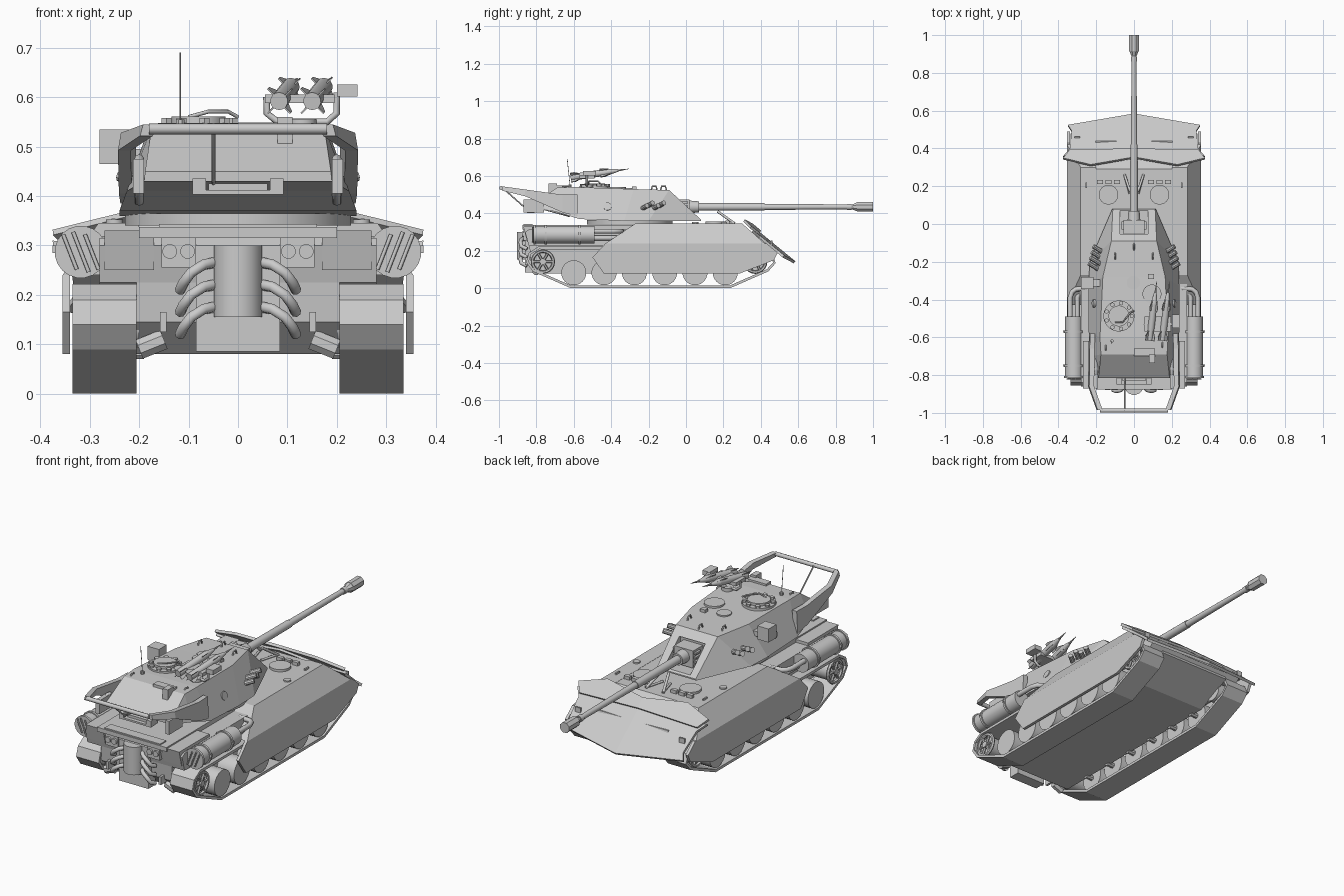
import bpy, bmesh, math
from mathutils import Vector

if "Cube" in bpy.data.objects:
    bpy.data.objects.remove(bpy.data.objects["Cube"])

SIDES = ((-1, "left"), (1, "right"))

def mesh(name, verts, faces, thick=0):
    bm = bmesh.new()
    vs = [bm.verts.new(v) for v in verts]
    for f in faces:
        bm.faces.new([vs[i] for i in f])
    bmesh.ops.recalc_face_normals(bm, faces=bm.faces)
    me = bpy.data.meshes.new(name)
    bm.to_mesh(me)
    bm.free()
    ob = bpy.data.objects.new(name, me)
    bpy.context.collection.objects.link(ob)
    if thick:
        m = ob.modifiers.new("thickness", 'SOLIDIFY')
        m.thickness, m.offset = thick, -1
    return ob

def loft(name, rings):
    n = len(rings[0])
    f = [(k*n+i, k*n+(i+1) % n, (k+1)*n+(i+1) % n, (k+1)*n+i)
         for k in range(len(rings)-1) for i in range(n)]
    f += [tuple(range(n)), tuple(range((len(rings)-1)*n, len(rings)*n))]
    return mesh(name, [p for r in rings for p in r], f)

def prism(name, prof, x0, x1):
    return loft(name, [[(x, y, z) for y, z in prof] for x in (x0, x1)])

def box(name, x, y, z):
    return prism(name, [(y[0], z[0]), (y[1], z[0]), (y[1], z[1]), (y[0], z[1])], *x)

def rod(name, p0, p1, r0, r1=None, n=16):
    r1 = r0 if r1 is None else r1
    p0, p1 = Vector(p0), Vector(p1)
    q = (p1-p0).to_track_quat('Z', 'Y')
    ring = [Vector((math.cos(a), math.sin(a), 0)) for a in ((i+.5)*2*math.pi/n for i in range(n))]
    ob = loft(name, [[p + q @ (v*r) for v in ring] for p, r in ((p0, r0), (p1, r1))])
    if n > 8:
        for p in ob.data.polygons:
            p.use_smooth = len(p.vertices) == 4
        bpy.context.view_layer.objects.active = ob
        ob.select_set(True)
        bpy.ops.object.shade_smooth_by_angle(angle=math.radians(35))
        ob.select_set(False)
    return ob

def disc(name, x, y, z, r, h, n=16):
    return rod(name, (x, y, z), (x, y, z+h), r, None, n)

def tube(name, pts, r):
    cu = bpy.data.curves.new(name, 'CURVE')
    cu.dimensions, cu.bevel_depth, cu.bevel_resolution, cu.use_fill_caps = '3D', r, 2, True
    sp = cu.splines.new('POLY')
    sp.points.add(len(pts)-1)
    for p, c in zip(sp.points, pts):
        p.co = (*c, 1)
    ob = bpy.data.objects.new(name, cu)
    bpy.context.collection.objects.link(ob)
    return ob

# Hull
prism("lower_hull", [(-.83, .145), (-.76, .08), (.28, .08), (.47, .17), (.44, .26), (-.84, .26)], -.205, .205)
prism("upper_hull", [(-.84, .225), (-.86, .3), (-.84, .315), (-.27, .315), (-.25, .345), (.29, .345), (.48, .2), (.45, .17), (.38, .225)], -.28, .28)
box("rear_deck_plate", (-.2, .2), (-.875, -.25), (.315, .337))
box("deck_rear_panel", (-.16, .16), (-.87, -.82), (.337, .343))
box("engine_block", (-.085, .085), (-.86, -.8), (.085, .3))
rod("exhaust_drum", (0, -.855, .155), (0, -.855, .3), .05)

# Front shield: two overlapping bent plates
def shield(name, half, drop):
    pts = half + [(-x, y) for x, y in reversed(half) if x > 0]
    n = len(half)
    v = [(x, y, .345-.82*(y-.34)-drop-.05*abs(x)) for x, y in pts]
    mid = [i for i in range(n)]
    left = [n-1] + list(range(n, len(pts))) + [0]
    mesh(name, v, [mid, left], .014)
shield("shield_lower_plate", [(0, .585), (.35, .525), (.33, .495), (.34, .40), (.375, .36), (.23, .385), (0, .355)], 0)
shield("shield_upper_plate", [(0, .40), (.34, .395), (.375, .35), (.23, .315), (0, .355)], -.014)

track = [(-.615, 0), (.235, 0), (.44, .09), (.48, .135), (.46, .18), (.4, .215), (.3, .222), (-.72, .222),
         (-.79, .222), (-.84, .19), (-.855, .14), (-.82, .09)]
for s, side in SIDES:
    # Running gear
    n = len(track)
    mesh(side + "_track", [(s*x, y, z) for x in (.205, .335) for y, z in track],
         [(i, (i+1) % n, n+(i+1) % n, n+i) for i in range(n)], .014)
    for i in range(6):
        y = -.6 + .162*i
        rod(f"{side}_road_wheel_{i}", (s*.23, y, .083), (s*.33, y, .083), .067, n=20)
        rod(f"{side}_axle_{i}", (s*.19, y, .083), (s*.24, y, .083), .014, n=8)
    for lab, y in (("rear", -.765), ("front", .37)):
        c = Vector((s*.31, y, .142))
        rod(f"{side}_{lab}_sprocket", (s*.2, y, .142), c, .05)
        bpy.ops.mesh.primitive_torus_add(location=(s*.322, y, .142), rotation=(0, math.pi/2, 0), major_radius=.056,
                                         minor_radius=.009, major_segments=20, minor_segments=6)
        bpy.context.object.name = f"{side}_{lab}_sprocket_rim"
        bpy.context.object.select_set(False)
        rod(f"{side}_{lab}_hub", c, (s*.333, y, .142), .017, n=10)
        for k in range(6):
            a = k*math.pi/3
            rod(f"{side}_{lab}_spoke_{k}", (s*.322, y, .142), (s*.322, y+.055*math.cos(a), .142+.055*math.sin(a)), .007, n=6)
    # Side skirt: flat panel and sloping shoulder
    prism(side + "_skirt", [(-.5, .165), (-.44, .08), (.29, .08), (.47, .15), (.49, .19), (.43, .24), (-.43, .24)], s*.34, s*.355)
    loft(side + "_skirt_shoulder", [[(s*.2, y0, .24), (s*.355, y0, .24), (s*.282, y1, .346), (s*.2, y1, .346)]
                                    for y0, y1 in ((-.43, -.27), (.42, .3))])
    # Rear mudguard wedge
    prism(side + "_rear_mudguard", [(-.85, .25), (-.87, .33), (-.62, .33), (-.62, .25)], s*.17, s*.27)
    # Fuel drum with bands, end bars and feed pipes
    cx, cz = s*.318, .287
    rod(side + "_fuel_drum", (cx, -.815, cz), (cx, -.49, cz), .047, n=20)
    for y in (-.81, -.75, -.57):
        rod(f"{side}_drum_band", (cx, y-.006, cz), (cx, y+.006, cz), .053, n=20)
    for d in (-.022, 0, .022):
        h = (.045**2-d*d)**.5
        tube(side + "_drum_end_bar", [(cx+s*(d-.35*h), -.82, cz-.9*h), (cx+s*(d+.35*h), -.82, cz+.9*h)], .004)
    for y in (-.75, -.57):
        box(side + "_drum_strap", sorted((s*.24, s*.375)), (y-.005, y+.005), (.285, .3))
    for dx, z in ((.02, .305), (-.018, .268)):
        x = cx+s*dx
        tube(side + "_feed_pipe", [(x, -.5, z), (x, -.39, z), (x-s*.01, -.36, z), (x-s*.03, -.345, z), (x-s*.09, -.34, z)], .013)
    # Curved exhaust pipes on the rear plate
    for k in range(3):
        z = .265-.045*k
        tube(f"{side}_exhaust_pipe_{k}", [(s*.05, -.86, z), (s*.07, -.88, z-.004), (s*.095, -.885, z-.02),
                                          (s*.11, -.88, z-.04), (s*.117, -.85, z-.055)], .011)
    # Tail lights
    box(side + "_light_box", (s*.085, s*.155), (-.868, -.84), (.255, .33))
    for x in (.102, .138):
        rod(side + "_tail_light", (s*x, -.878, .288), (s*x, -.86, .288), .015, n=12)
    box(side + "_tow_bracket", (s*.145, s*.158), (-.86, -.81), (.125, .165))
    rod(side + "_tow_hook", (s*.15, -.8, .11), (s*.2, -.8, .09), .022, n=8)
    # Front deck hatches, periscopes and caps
    disc(side + "_driver_hatch", s*.135, .155, .345, .052, .012, 20)
    for k in range(3):
        x = s*(.09+.045*k)
        box(side + "_periscope", (x-.016, x+.016), (.212, .232), (.345, .362))
    disc(side + "_deck_cap", s*.25, .05, .345, .018, .008, 12)
    box(side + "_deck_hook", (s*.248, s*.256), (.19, .22), (.345, .355))
    box(side + "_shield_hook", (s*.285, s*.315), (.455, .463), (.23, .255))
    # Gun travel lock leg
    tube(side + "_travel_lock", [(s*.05, .26, .346), (s*.02, .17, .41)], .007)
    tube(side + "_lock_base", [(s*.05, .26, .35), (s*.022, .16, .35)], .006)

# Turret
def ring(y, wb, zb, wt, zt, yt=None):
    yt = y if yt is None else yt
    return [(-wb, y, zb), (wb, y, zb), (wt, yt, zt), (-wt, yt, zt)]
turret = loft("turret", [ring(.08, .115, .36, .112, .367), ring(-.2, .235, .36, .12, .525, -.09), ring(-.33, .24, .36, .165, .53, -.28),
                         ring(-.57, .24, .37, .18, .541, -.6), ring(-.7, .225, .41, .175, .538, -.69), ring(-.815, .19, .43, .188, .45)])
cut = box("slot_cutter", (-.075, .075), (-.06, .2), (.375, .49))
cut.hide_render = True
m = turret.modifiers.new("gun_slot", 'BOOLEAN')
m.object, m.solver = cut, 'EXACT'
bpy.context.view_layer.objects.active = turret
bpy.ops.object.modifier_apply(modifier=m.name)
bpy.data.objects.remove(cut)
rod("turret_ring", (0, -.3, .34), (0, -.3, .365), .23, n=32)

# Gun and mantlet
box("mantlet", (-.055, .055), (-.07, .02), (.385, .475))
for k in range(4):
    box(f"mantlet_rib_{k}", (-.066, .066), (-.03, .012), (.388+.022*k, .398+.022*k))
gz = .435
for nm, y0, y1, r0, r1, n in (("gun_collar", .0, .07, .036, .03, 16), ("gun_sleeve", .07, .42, .021, .02, 16),
                              ("barrel", .42, .9, .017, .013, 16), ("barrel_ring", .86, .885, .017, .017, 16),
                              ("muzzle_neck", .885, .915, .013, .026, 8), ("muzzle_brake", .915, 1.0, .028, .028, 8)):
    rod(nm, (0, y0, gz), (0, y1, gz), r0, r1, n)

for s, side in SIDES:
    # Smoke launchers on the cheeks
    for k in range(4):
        y, z, x = -.13-.03*k, .445-.015*(k % 2), .195+.008*k
        rod(f"{side}_smoke_tube_{k}", (s*(x-.04), y-.025, z-.012), (s*(x+.02), y+.012, z+.012), .013, n=10)
    rod(side + "_turret_cap", (s*.19, -.42, .43), (s*.218, -.42, .438), .022, n=12)
    # Tapered rear frame arms
    loft(side + "_frame_arm", [[(s*(x-.013), y, z0), (s*(x+.013), y, z0), (s*(x+.007), y, z1), (s*(x-.019), y, z1)]
                               for x, y, z0, z1 in ((.225, -.58, .385, .5), (.228, -.66, .405, .5), (.23, -.86, .492, .528), (.185, -.985, .522, .545))])
    tube(side + "_frame_brace", [(s*.2, -.6, .4), (s*.2, -.79, .475), (s*.2, -.82, .44), (s*.2, -.62, .39)], .01)
    box(side + "_frame_pad", (s*.19, s*.212), (-.87, -.76), (.405, .475))
tube("frame_crossbar", [(-.18, -.988, .536), (.18, -.988, .536)], .011)
tube("crossbar_strut", [(-.05, -.99, .545), (-.05, -.86, .43), (-.05, -.78, .42)], .004)
box("bustle_rack", (-.092, .092), (-.85, -.81), (.403, .412))
for s, side in SIDES:
    box(side + "_rack_side", (s*.065, s*.092), (-.85, -.79), (.405, .436))
box("rear_step", (-.06, .06), (-.83, -.8), (.412, .425))

# Roof fittings
disc("cupola_base", -.08, -.487, .53, .082, .018, 28)
disc("cupola_hatch", -.08, -.487, .545, .055, .016, 24)
for k in range(9):
    a = k*2*math.pi/9
    disc(f"cupola_scope_{k}", -.08+.069*math.cos(a), -.487+.069*math.sin(a), .546, .012, .012, 6)
tube("cupola_handle", [(-.1, -.52, .56), (-.06, -.52, .571), (-.02, -.47, .571), (0, -.46, .56)], .004)
disc("loader_hatch", .095, -.37, .53, .05, .012, 20)
disc("roof_vent", -.003, -.31, .525, .036, .012, 16)
box("roof_periscope", (.075, .105), (-.29, -.265), (.525, .545))
box("roof_locker", (0, .11), (-.7, -.66), (.535, .549))
box("rear_latch", (.08, .11), (-.735, -.69), (.495, .56))
box("sight_box", (-.28, -.215), (-.345, -.28), (.465, .535))
box("sight_box_mount", (-.23, -.17), (-.33, -.295), (.47, .495))
disc("antenna_base", -.117, -.62, .54, .009, .015, 8)
tube("antenna", [(-.117, -.62, .55), (-.117, -.635, .69)], .0016)
for x, y in ((-.1, -.17), (.1, -.17), (-.15, -.655), (.15, -.64), (0, -.12)):
    tube("lifting_eye", [(x, y-.016, .525), (x, y-.01, .545), (x, y+.01, .545), (x, y+.016, .522)], .004)

# Twin missile launcher
tube("launcher_yoke", [(.058, -.53, .6), (.058, -.53, .568), (.08, -.53, .55), (.18, -.53, .55), (.2, -.53, .568), (.2, -.53, .61)], .007)
disc("launcher_pedestal", .13, -.53, .535, .03, .02, 12)
box("launcher_cradle", (.055, .195), (-.57, -.49), (.588, .606))
box("launcher_sight", (.2, .242), (-.55, -.48), (.602, .626))
d = Vector((.12, 1, .15)).normalized()
for k, x in enumerate((.083, .15)):
    p = Vector((x, -.615, .592))
    rod(f"missile_body_{k}", p, p+d*.2, .018, n=14)
    rod(f"missile_nose_{k}", p+d*.2, p+d*.255, .018, .007, 14)
    rod(f"missile_tip_{k}", p+d*.255, p+d*.315, .006, .001, 8)
    u = d.cross(Vector((0, 0, 1))).normalized()
    w = u.cross(d)
    for j, f in enumerate((u+w, u-w, -u+w, -u-w)):
        f = f.normalized()
        for t, h in ((0, .034), (.16, .03)):
            mesh(f"missile_fin_{k}_{j}", [p+d*t+f*.01, p+d*(t+.07)+f*.01, p+d*(t+.02)+f*h, p+d*t+f*h], [(0, 1, 2, 3)], .003)
